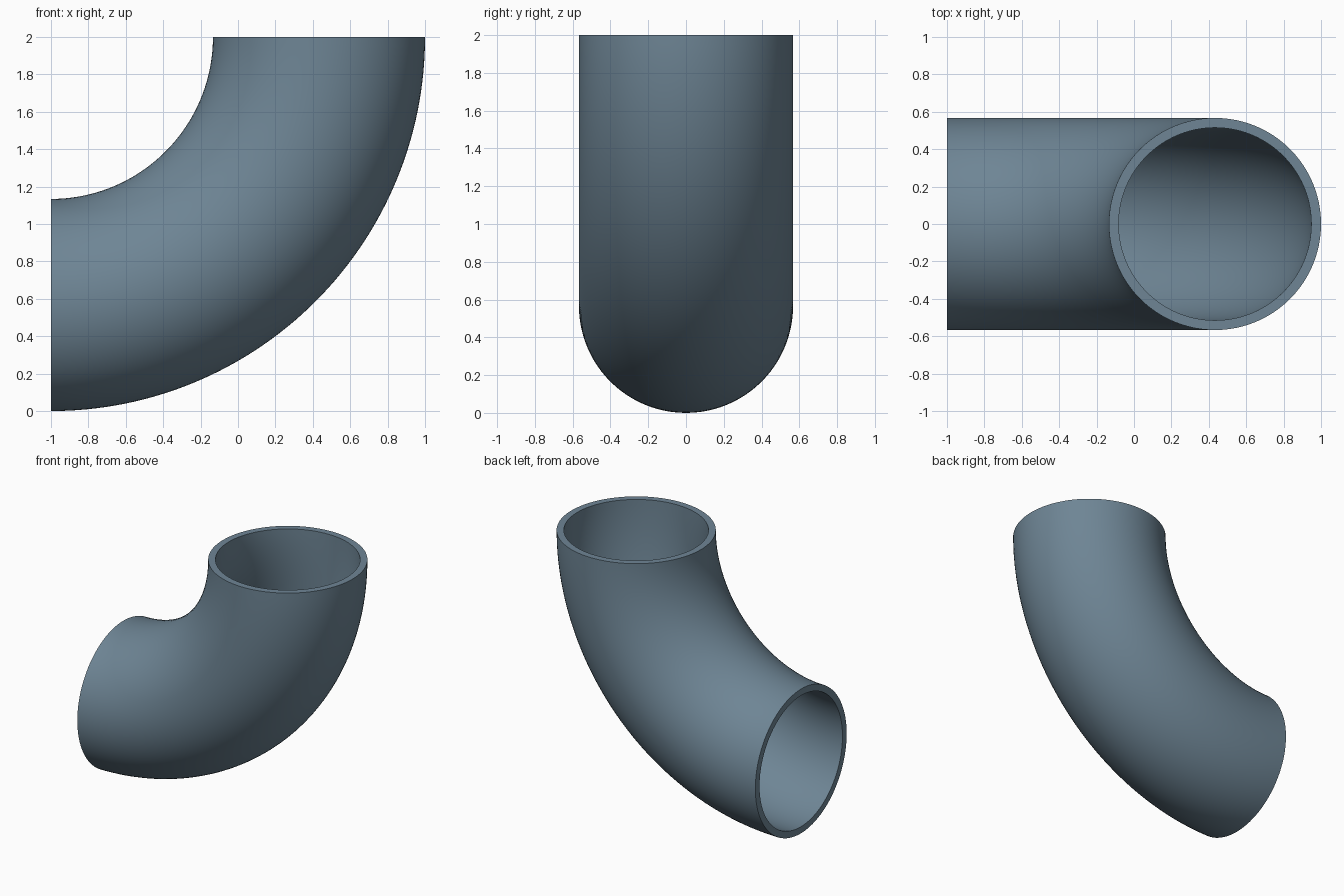
import bpy, bmesh
from math import sin, cos, pi, radians

if "Cube" in bpy.data.objects:
    bpy.data.objects.remove(bpy.data.objects["Cube"])

BEND_R = 1.433        # centreline radius of the bend
OUTER_R = 0.567       # pipe outside radius
INNER_R = 0.515       # pipe bore radius
AROUND, ALONG = 96, 64
CENTRE_X, CENTRE_Z = -1.0, 2.0


def ring(bm, radius, angle):
    """Circle of vertices across the pipe at one angle of the bend."""
    verts = []
    for i in range(AROUND):
        a = 2 * pi * i / AROUND
        r = BEND_R + radius * cos(a)
        verts.append(bm.verts.new((CENTRE_X + r * cos(angle),
                                   radius * sin(a),
                                   CENTRE_Z - r * sin(angle))))
    return verts


def bridge(bm, a, b):
    """Quads between two rings."""
    for i in range(AROUND):
        j = (i + 1) % AROUND
        bm.faces.new((a[i], a[j], b[j], b[i]))


bm = bmesh.new()
angles = [pi / 2 * k / ALONG for k in range(ALONG + 1)]

# outer wall one way, bore back again, so the end rims close the loop
rings = [ring(bm, OUTER_R, t) for t in angles]
rings += [ring(bm, INNER_R, t) for t in reversed(angles)]
for k, current in enumerate(rings):
    bridge(bm, current, rings[(k + 1) % len(rings)])
bmesh.ops.recalc_face_normals(bm, faces=bm.faces)

# pipe elbow object
mesh = bpy.data.meshes.new("pipe_elbow")
bm.to_mesh(mesh)
bm.free()
elbow = bpy.data.objects.new("pipe_elbow", mesh)
bpy.context.collection.objects.link(elbow)

# slate blue finish
slate = bpy.data.materials.new("slate_blue")
slate.diffuse_color = (0.156, 0.235, 0.30, 1.0)
slate.use_nodes = True
slate.node_tree.nodes["Principled BSDF"].inputs["Base Color"].default_value = slate.diffuse_color
mesh.materials.append(slate)

# smooth walls, crisp rims
bpy.context.view_layer.objects.active = elbow
elbow.select_set(True)
bpy.ops.object.shade_smooth_by_angle(angle=radians(30))
